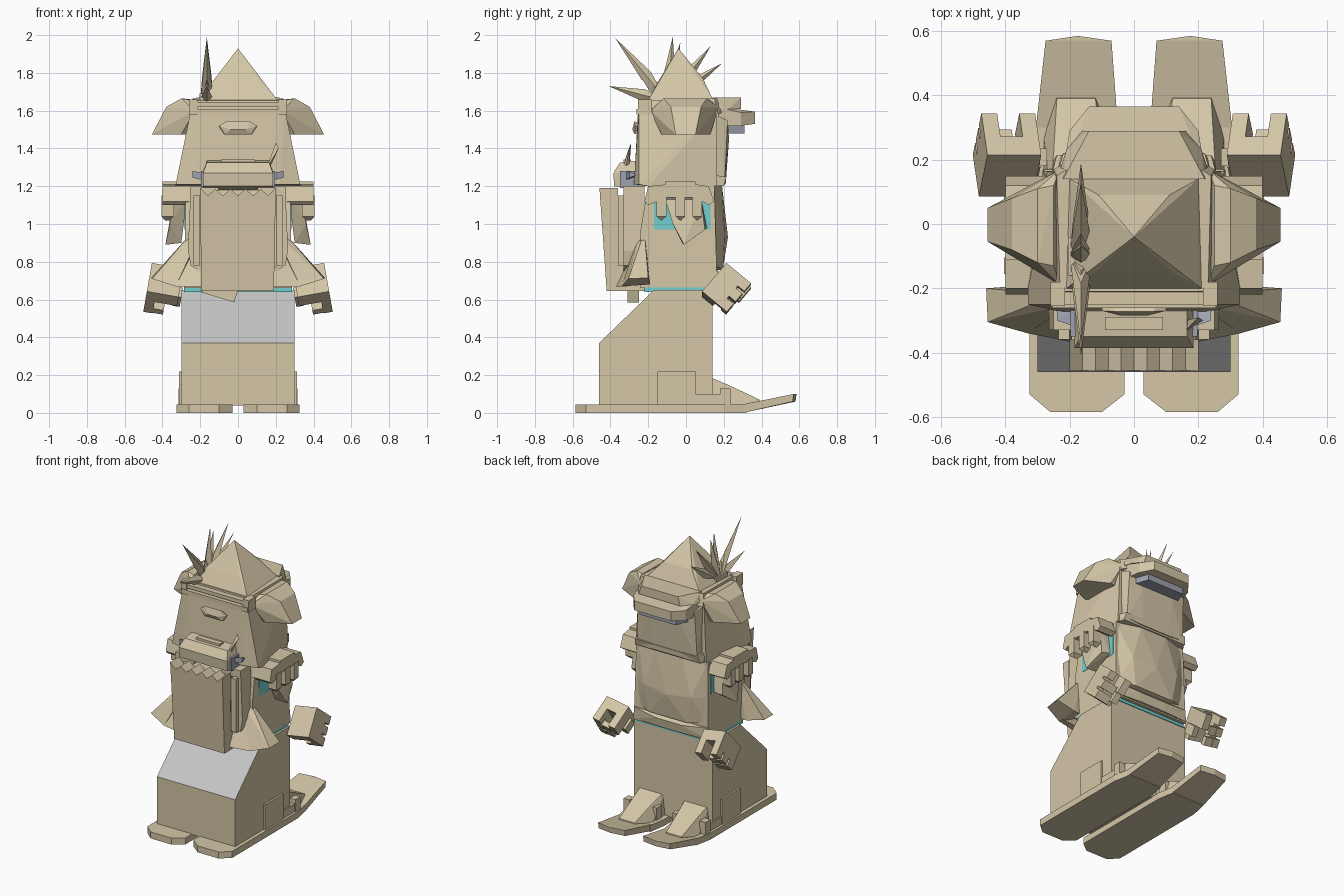
import bpy, bmesh, math
from mathutils import Vector, Matrix


def material(name, rgb):
    m = bpy.data.materials.new(name)
    m.diffuse_color = (*rgb, 1)
    return m


TAN = material("tan", (0.66, 0.57, 0.39))
TEAL = material("teal", (0.17, 0.62, 0.62))
GREY = material("light grey", (0.56, 0.56, 0.57))
STEEL = material("steel blue", (0.34, 0.36, 0.43))


def box(x0, x1, y0, y1, z0, z1):
    return [(x, y, z) for x in (x0, x1) for y in (y0, y1) for z in (z0, z1)]


def sym(pts):
    return [(s * x, y, z) for x, y, z in pts for s in (1, -1)]


def finish(name, bm, mat):
    bmesh.ops.recalc_face_normals(bm, faces=bm.faces[:])
    me = bpy.data.meshes.new(name)
    bm.to_mesh(me)
    bm.free()
    me.materials.append(mat)
    ob = bpy.data.objects.new(name, me)
    bpy.context.collection.objects.link(ob)
    return ob


def part(name, solids, mat=TAN, mirror=False):
    """One object from convex solids, each given by its corner points."""
    total = bmesh.new()
    tmp = bpy.data.meshes.new("tmp")
    if mirror:
        solids = solids + [[(-p[0], p[1], p[2]) for p in s] for s in solids]
    for pts in solids:
        bm = bmesh.new()
        for p in pts:
            bm.verts.new(p)
        bmesh.ops.convex_hull(bm, input=bm.verts[:])
        bmesh.ops.delete(bm, geom=[v for v in bm.verts if not v.link_faces], context='VERTS')
        bmesh.ops.dissolve_limit(bm, angle_limit=0.03, verts=bm.verts[:], edges=bm.edges[:])
        bm.to_mesh(tmp)
        bm.free()
        total.from_mesh(tmp)
    bpy.data.meshes.remove(tmp)
    return finish(name, total, mat)


# Skis with turned-up tips
ski = [(x, y, z) for z in (0, 0.045) for x, y in
       ((0.1, -0.585), (0.26, -0.585), (0.325, -0.53), (0.325, 0.2), (0.3, 0.32),
        (0.05, 0.32), (0.03, 0.2), (0.03, -0.53))]
tip = [(0.05, 0.3, 0), (0.305, 0.3, 0), (0.05, 0.3, 0.045), (0.305, 0.3, 0.045),
       (0.07, 0.565, 0.06), (0.275, 0.565, 0.06), (0.07, 0.57, 0.1), (0.275, 0.57, 0.1),
       (0.175, 0.585, 0.1), (0.175, 0.58, 0.06)]
part("skis", [ski, tip], mirror=True)

# Boots, with side cheeks and bindings
part("boots", [
    [(0.06, 0.1, 0.04), (0.28, 0.1, 0.04), (0.08, 0.1, 0.2), (0.26, 0.1, 0.2),
     (0.1, 0.22, 0.15), (0.25, 0.22, 0.15), (0.07, 0.27, 0.04), (0.28, 0.27, 0.04),
     (0.12, 0.39, 0.07), (0.24, 0.39, 0.07), (0.12, 0.4, 0.04), (0.24, 0.4, 0.04)],
    box(0.27, 0.315, 0.18, 0.235, 0.04, 0.13),
    box(0.06, 0.09, 0.18, 0.235, 0.04, 0.13)], mirror=True)
part("boot_cheeks", [box(0.28, 0.313, -0.15, 0.05, 0.04, 0.22),
                     box(0.28, 0.308, 0.05, 0.19, 0.04, 0.1)], mirror=True)

# Trousers block with a sloped grey panel
legs = part("trousers", [sym([(0.3, y, z) for y, z in
            ((-0.46, 0.04), (0.14, 0.04), (0.14, 0.65), (-0.17, 0.65), (-0.46, 0.37))])])
legs.data.materials.append(GREY)
for f in legs.data.polygons:
    if f.normal.y < -0.3 and f.normal.z > 0.3:
        f.material_index = 1

# Teal shirt showing under the hem and in the arm holes
part("shirt_hem", [box(-0.285, 0.285, -0.22, 0.145, 0.64, 0.665)], TEAL)
part("shirt_arm_holes", [box(0.25, 0.282, -0.17, 0.13, 0.97, 1.19)], TEAL, mirror=True)

# Coat
part("coat", [sym([(0.285, -0.24, 0.66), (0.285, 0.165, 0.66), (0.28, -0.24, 0.97),
                   (0.28, 0.16, 0.97), (0.275, -0.2, 1.21), (0.275, 0.15, 1.21)])])

# Faceted beard
part("beard", [sym([(0.27, 0.14, 1.2), (0.1, 0.19, 1.21), (0.275, 0.15, 0.95),
                    (0.18, 0.205, 0.95), (0.0, 0.222, 0.93), (0.26, 0.15, 0.78),
                    (0.15, 0.195, 0.76), (0.1, 0.1, 0.74), (0.275, 0.1, 1.0)])])
part("belt", [sym([(0.285, 0.1, 0.67), (0.285, 0.168, 0.67), (0.28, 0.17, 0.75),
                   (0.28, 0.1, 0.75), (0.1, 0.19, 0.73), (0.1, 0.18, 0.67)])])

# Flared coat tails
part("coat_tails", [
    [(0.24, -0.22, 0.96), (0.2, -0.25, 0.95), (0.46, -0.2, 0.715), (0.455, -0.305, 0.71),
     (0.33, -0.19, 0.68), (0.33, -0.34, 0.67), (0.22, -0.2, 0.68)],
    [(0.2, -0.23, 0.96), (0.25, -0.24, 0.9), (0.33, -0.34, 0.67), (0.18, -0.37, 0.67),
     (0.33, -0.31, 0.67), (0.18, -0.32, 0.67), (0.18, -0.26, 0.9)]], mirror=True)

# Backpack with a zigzag flap edge
edge = [(-0.2, 1.19)] + [(-0.16 + 0.04 * i, 1.15 if i % 2 == 0 else 1.185) for i in range(9)] + [(0.2, 1.19)]
outline = [(-0.195, 0.645), (0.19, 0.645)] + edge[::-1]
bm = bmesh.new()
rings = [[bm.verts.new((x, y if y > -0.4 else y - 0.07 * (z - 0.645), z)) for x, z in outline]
         for y in (-0.42, -0.36)]
bm.faces.new(rings[0])
bm.faces.new(rings[1])
for i in range(len(outline)):
    j = (i + 1) % len(outline)
    bm.faces.new((rings[0][i], rings[0][j], rings[1][j], rings[1][i]))
finish("backpack_front", bm, TAN)
part("backpack_body", [box(-0.195, 0.19, -0.38, -0.22, 0.645, 1.15)])
part("backpack_sides", [[(x, y, z) for y in (-0.33, -0.22) for x, z in
                         ((0.1, 1.2), (0.25, 1.2), (0.265, 0.86), (0.25, 0.78), (0.2, 0.75))],
                        box(0.2, 0.235, -0.36, -0.3, 0.78, 1.15)], mirror=True)
part("backpack_tag", [[(x, y, z) for y in (-0.31, -0.25) for x, z in
                       ((-0.2, 0.64), (-0.02, 0.585), (0.0, 0.65), (-0.1, 0.67))]])

# Bedroll on the backpack, with steel ends
roll = ((-0.38, 1.2), (-0.385, 1.27), (-0.35, 1.325), (-0.27, 1.335), (-0.22, 1.28), (-0.22, 1.18))
part("bedroll", [[(s * (0.165 if z > 1.3 else 0.185), y, z) for y, z in roll for s in (-1, 1)],
                 box(-0.09, 0.09, -0.33, -0.29, 1.31, 1.342)])
part("bedroll_ends", [box(0.18, 0.197, -0.35, -0.25, 1.19, 1.28),
                      [(0.18, -0.32, 1.23), (0.18, -0.32, 1.27), (0.24, -0.3, 1.28),
                       (0.24, -0.3, 1.245), (0.18, -0.26, 1.25), (0.24, -0.26, 1.26)]],
     STEEL, mirror=True)
part("bedroll_pin", [[(0.15, -0.34, 1.29), (0.165, -0.32, 1.29), (0.16, -0.3, 1.3),
                      (0.215, -0.3, 1.4), (0.2, -0.29, 1.43), (0.19, -0.31, 1.38)]])

# Shoulder pads with hanging fringes, and loose sleeves
pad = [[(x, y, z) for x in (0.26, 0.4) for y, z in prof] for prof in (
    ((-0.22, 1.12), (-0.2, 1.2), (-0.1, 1.21), (-0.1, 1.14), (-0.2, 1.1)),
    ((-0.11, 1.14), (-0.11, 1.225), (0.05, 1.225), (0.05, 1.14)),
    ((0.05, 1.14), (0.05, 1.21), (0.12, 1.2), (0.15, 1.12), (0.12, 1.1)))]
part("shoulder_pads", pad, mirror=True)
part("shoulder_fringes",
     [box(0.34, 0.405, y - 0.026, y + 0.026, 1.04, 1.15) +
      [(0.36, y, 1.018), (0.385, y, 1.018)] for y in (-0.13, -0.03, 0.06)], mirror=True)
part("sleeves", [[(0.27, -0.11, 1.14), (0.34, -0.11, 1.13), (0.27, 0.08, 1.14), (0.34, 0.08, 1.13),
                  (0.29, 0.11, 0.98), (0.35, 0.1, 0.97), (0.3, -0.02, 0.9), (0.385, -0.01, 0.89),
                  (0.36, -0.07, 1.0)]], mirror=True)

# Gripping hands, built straight and then turned down
turn = (Matrix.Translation((0.395, 0.215, 0.65)) @ Matrix.Rotation(math.radians(-10), 4, 'Y')
        @ Matrix.Rotation(math.radians(-40), 4, 'X'))
hand = [box(-0.085, 0.085, -0.085, -0.01, -0.1, 0.1),
        box(0.035, 0.085, -0.01, 0.04, -0.1, 0.1),
        box(-0.085, -0.035, -0.01, 0.085, 0.0, 0.1)]
hand += [box(0.035, 0.085, 0.03, 0.085, z, z + 0.056) for z in (-0.1, -0.028, 0.044)]
hand += [box(-0.02, 0.06, 0.045, 0.08, z, z + 0.056) for z in (-0.1, -0.028)]
hand += [box(-0.1, -0.06, -0.05, 0.03, -0.07, 0.0)]
part("hands", [[tuple(turn @ Vector(p)) for p in s] for s in hand], mirror=True)

# Head widening towards the nape
part("head", [sym([(0.33, -0.25, 1.21), (0.33, -0.2, 1.2), (0.25, -0.25, 1.6), (0.25, 0.16, 1.6),
                   (0.27, 0.165, 1.2), (0.22, -0.275, 1.21), (0.2, -0.255, 1.58)])])
part("face", [sym([(0.24, 0.15, 1.21), (0.23, 0.205, 1.22), (0.1, 0.21, 1.21),
                   (0.24, 0.15, 1.58), (0.22, 0.22, 1.55), (0.12, 0.228, 1.45)])])
part("cheek_band", [sym([(0.26, 0.14, 1.2), (0.25, 0.2, 1.2), (0.26, 0.14, 1.26),
                         (0.24, 0.215, 1.25)])])
part("nape_knot", [sym([(0.1, -0.27, 1.52), (0.06, -0.272, 1.545), (0.07, -0.272, 1.475),
                        (0.04, -0.285, 1.5), (0.1, -0.2, 1.5)])])

# Goggles under the visor
part("goggles", [sym([(0.18, 0.2, 1.48), (0.18, 0.2, 1.53), (0.14, 0.31, 1.48),
                      (0.14, 0.31, 1.53)])], STEEL)
part("visor", [sym([(0.22, 0.17, 1.52), (0.22, 0.17, 1.62), (0.2, 0.29, 1.52), (0.2, 0.29, 1.59),
                    (0.14, 0.365, 1.53), (0.14, 0.365, 1.595)])])

# Cap: rim, front brim, back strap, pointed crown, ear flaps
part("cap_rim", [sym([(0.25, -0.22, 1.58), (0.25, 0.17, 1.58), (0.23, -0.21, 1.655),
                      (0.24, 0.15, 1.665), (0.18, 0.21, 1.6), (0.16, 0.2, 1.665)])])
part("cap_brim", [sym([(0.24, 0.14, 1.61), (0.22, 0.14, 1.67), (0.21, 0.23, 1.61),
                       (0.16, 0.29, 1.61), (0.14, 0.29, 1.67)])])
part("cap_strap", [box(-0.255, 0.255, -0.262, -0.2, 1.58, 1.61),
                   box(-0.235, 0.235, -0.25, -0.2, 1.62, 1.645),
                   box(0.215, 0.26, -0.255, -0.18, 1.58, 1.66),
                   box(-0.26, -0.215, -0.255, -0.18, 1.58, 1.66)])
part("cap_crown", [sym([(0.21, -0.2, 1.655), (0.2, 0.14, 1.665), (0.12, -0.15, 1.75),
                        (0.11, 0.09, 1.77)]) + [(0, -0.04, 1.93)]])
part("ear_flaps", [[(0.23, -0.19, 1.6), (0.23, 0.17, 1.62), (0.25, -0.13, 1.655), (0.25, 0.12, 1.66),
                    (0.3, -0.12, 1.665), (0.3, 0.11, 1.665), (0.38, -0.08, 1.62), (0.38, 0.08, 1.62),
                    (0.455, -0.055, 1.475), (0.455, 0.05, 1.475), (0.3, -0.13, 1.475),
                    (0.3, 0.13, 1.475), (0.25, -0.11, 1.475), (0.25, 0.12, 1.475)]], mirror=True)

# Fan of pointed feathers on one side of the cap
feathers = []
root = Vector((-0.165, -0.1, 1.65))
for y, z in ((-0.375, 1.985), (-0.41, 1.73), (-0.275, 1.84), (-0.07, 1.99), (-0.03, 1.96),
             (0.13, 1.94), (0.19, 1.85)):
    end = Vector((-0.165, y, z))
    side = (end - root).cross(Vector((1, 0, 0))).normalized() * 0.032
    mid = root.lerp(end, 0.4)
    out = Vector((0.035, 0, 0))
    feathers.append([tuple(p) for p in (root - out, root + out, mid + side, mid - side,
                                        mid + out * 0.7, mid - out * 0.7, end)])
part("feathers", feathers)
part("feather_clasp", [box(-0.205, -0.13, -0.16, -0.04, 1.64, 1.69)])
